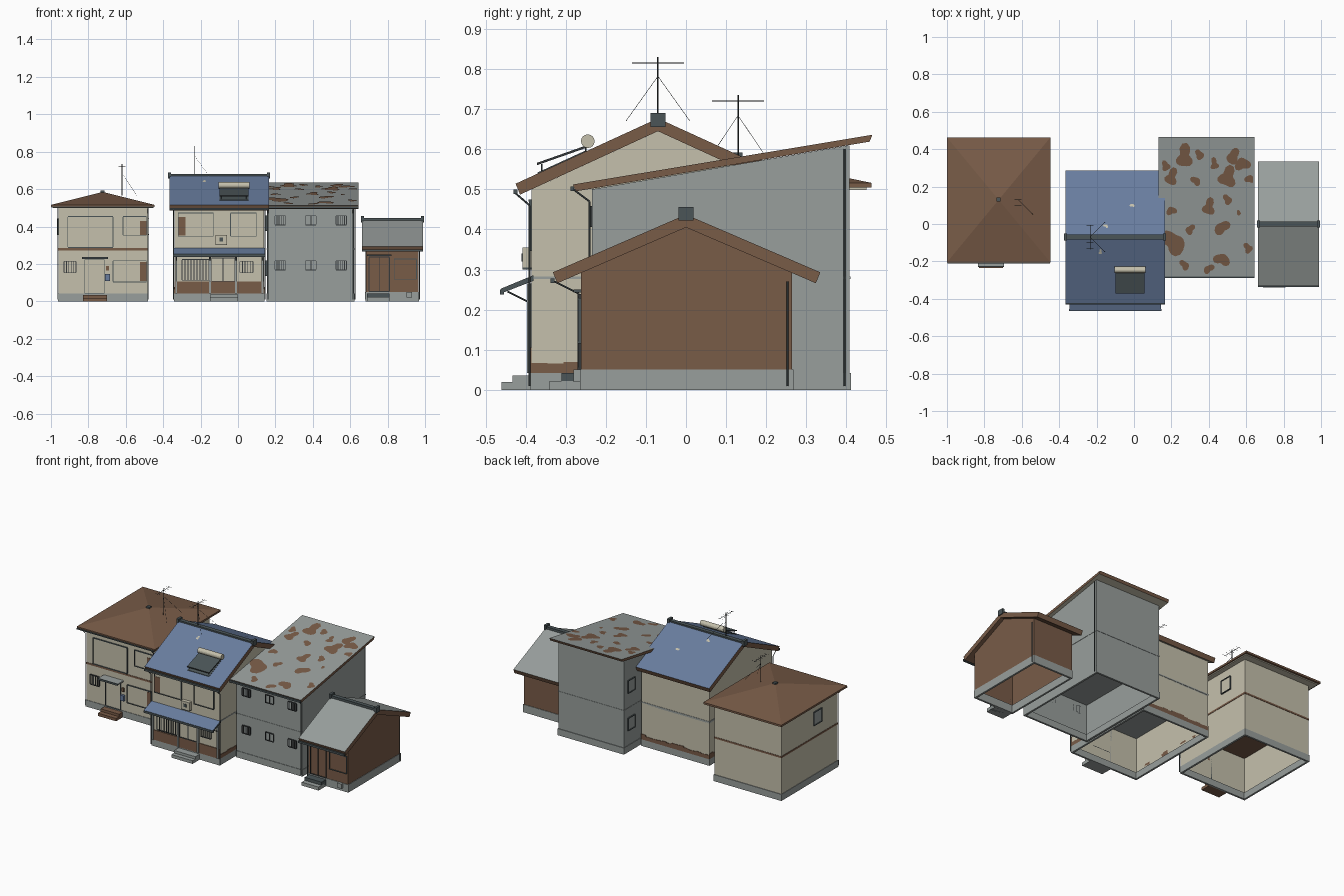
import bpy, bmesh, math, random
from mathutils import Vector

random.seed(4)
old = bpy.data.objects.get("Cube")
if old:
    bpy.data.objects.remove(old)


def material(name, r, g, b):
    m = bpy.data.materials.new(name)
    m.use_nodes = True
    m.diffuse_color = (r, g, b, 1)
    m.node_tree.nodes["Principled BSDF"].inputs["Base Color"].default_value = (r, g, b, 1)
    return m


CREAM = material("cream plaster", .56, .53, .415)
GRAY = material("gray concrete", .315, .345, .335)
BROWN = material("brown wood", .19, .106, .064)
BLUE = material("blue roof", .14, .205, .345)
DARK = material("dark slate", .07, .09, .095)
METAL = material("black metal", .035, .04, .042)


def finish(name, bm, *mats):
    mesh = bpy.data.meshes.new(name)
    bm.to_mesh(mesh)
    bm.free()
    for m in mats:
        mesh.materials.append(m)
    ob = bpy.data.objects.new(name, mesh)
    bpy.context.collection.objects.link(ob)
    return ob


def box(name, mat, x, y, z):
    bm = bmesh.new()
    bmesh.ops.create_cube(bm, size=1)
    for v in bm.verts:
        v.co = [lim[0] if c < 0 else lim[1] for c, lim in zip(v.co, (x, y, z))]
    return finish(name, bm, mat)


def prism(name, profile, x, side, top=None, under=None, hollow=False):
    """Extrude a y-z outline along x, colouring faces by direction."""
    bm = bmesh.new()
    base = bm.faces.new([bm.verts.new((x[0], *p)) for p in profile])
    for v in bmesh.ops.extrude_face_region(bm, geom=[base])["geom"]:
        if isinstance(v, bmesh.types.BMVert):
            v.co.x = x[1]
    bmesh.ops.recalc_face_normals(bm, faces=bm.faces)
    bm.normal_update()
    for f in bm.faces:
        f.material_index = 1 if f.normal.z > .7 else 2 if f.normal.z < -.7 else 0
    if hollow:
        bottom = [f for f in bm.faces if f.normal.z < -.9]
        bmesh.ops.delete(bm, geom=bottom, context="FACES")
    return finish(name, bm, side, top or side, under or side)


def roof(name, x, line, t, top, under):
    """Sloped slab whose eave ends are cut square to the slope."""
    lower = [(y, z - t) for y, z in reversed(line)]
    lower[0] = (lower[0][0] - t * .35, lower[0][1] + t * .15)
    lower[-1] = (lower[-1][0] + t * .35, lower[-1][1] + t * .15)
    return prism(name, line + lower, x, BROWN, top, under)


def ridge(name, x, y, z):
    box(name, DARK, x, (y - .013, y + .013), (z - .02, z + .008))
    for s, e in (("right", x[0]), ("left", x[1])):
        box(f"{name}_end_{s}", DARK, (e - .008, e + .008), (y - .019, y + .019), (z - .016, z + .018))


def rod(name, mat, a, b, r=.0024, sides=6):
    a, b = Vector(a), Vector(b)
    bm = bmesh.new()
    bmesh.ops.create_cone(bm, cap_ends=True, segments=sides, radius1=r, radius2=r, depth=(b - a).length)
    ob = finish(name, bm, mat)
    ob.location = (a + b) / 2
    ob.rotation_euler = (b - a).to_track_quat("Z", "Y").to_euler()


def ring(name, mat, x, y, z, t=.012):
    """Four thin walls around a rectangle."""
    for s, (a, b) in {"left": (x[1] - t, x[1]), "right": (x[0], x[0] + t)}.items():
        box(f"{name}_{s}", mat, (a, b), y, z)
    for s, (a, b) in {"back": (y[1] - t, y[1]), "front": (y[0], y[0] + t)}.items():
        box(f"{name}_{s}", mat, x, (a, b), z)


def window(name, wall, out, u, z, pane, bars=0, side=False):
    """Framed opening on a wall facing y, or x when side is set."""
    frame = METAL if bars else DARK

    def plate(part, mat, uu, zz, depth):
        d = sorted((wall, wall + out * depth))
        box(f"{name}_{part}", mat, d if side else uu, uu if side else d, zz)
    t = .004
    plate("pane", pane, u, z, .003)
    plate("sill", frame, u, (z[0] - t, z[0]), .008)
    plate("head", frame, u, (z[1], z[1] + t), .008)
    for i in range(bars + 2):
        c = u[0] + (u[1] - u[0]) * i / (bars + 1)
        plate(f"bar_{i}", frame, (c - t / 2, c + t / 2), z, .007)


def stain(name, mat, x, y, height, r):
    """Irregular flat patch lying on a sloped roof."""
    a, b, p = (random.uniform(.15, .35), random.uniform(.1, .3), random.uniform(0, 6))
    bm = bmesh.new()
    outline = []
    for i in range(18):
        t = math.tau * i / 18
        k = r * (1 + a * math.sin(2 * t + p) + b * math.sin(3 * t + 2 * p))
        px, py = min(x + k * math.cos(t), .635), y + k * math.sin(t)
        outline.append(bm.verts.new((px, py, height(py))))
    bm.faces.new(outline)
    finish(name, bm, mat)


def antenna(name, x, y, z, h):
    top = z + h - .015
    rod(name + "_mast", METAL, (x, y, z), (x, y, z + h), .0018)
    rod(name + "_boom", METAL, (x, y - .065, top), (x, y + .065, top), .0013)
    for i in range(5):
        yy = y - .06 + .03 * i
        rod(f"{name}_element_{i}", METAL, (x - .018, yy, top), (x + .018, yy, top), .0008)
    for s in (-1, 1):
        rod(f"{name}_guy_{s}", METAL, (x, y, z + h * .7), (x + .08, y + s * .08, z), .0007, 4)


# Left house: hollow box, hipped roof
ax, ay = (-.96, -.485), (-.165, .405)
prism("left_house_walls", [(ay[0], .03), (ay[1], .03), (ay[1], .5), (ay[0], .5)], ax, CREAM, hollow=True)
ring("left_house_plinth", GRAY, (-.963, -.482), (-.168, .409), (0, .042))
ring("left_house_band", BROWN, (-.962, -.483), (-.167, .407), (.273, .284), .004)
box("left_house_floor", BROWN, ax, ay, (.272, .28))
box("left_house_soffit", CREAM, (-.99, -.455), (-.195, .45), (.498, .506))
hip = box("hipped_roof", BROWN, (-1, -.447), (-.205, .463), (.504, .516))
bm = bmesh.new()
bm.from_mesh(hip.data)
lid = max(bm.faces, key=lambda f: f.calc_center_median().z)
for v in bmesh.ops.poke(bm, faces=[lid])["verts"]:
    v.co.z = .585
bm.to_mesh(hip.data)
bm.free()
box("hip_finial", DARK, (-.735, -.713), (.119, .141), (.575, .592))
box("left_house_gutter", DARK, (-.998, -.449), (-.21, -.203), (.501, .508))
window("left_house_shutter", ay[0], -1, (-.91, -.668), (.29, .452), CREAM)
window("left_house_upper_window", ay[0], -1, (-.615, -.49), (.355, .452), CREAM)
window("left_house_lower_window", ay[0], -1, (-.668, -.49), (.105, .215), CREAM)
for i, z in enumerate(((.355, .43), (.11, .21))):
    box(f"left_house_curtain_{i}", BROWN, (-.525, -.487), (-.17, -.165), z)
window("left_house_small_window", ay[0], -1, (-.93, -.866), (.155, .212), CREAM, 4)
window("left_house_door", ay[0], -1, (-.82, -.715), (.045, .22), CREAM)
box("left_house_awning", GRAY, (-.835, -.695), (-.225, -.165), (.228, .236))
box("left_house_awning_edge", DARK, (-.835, -.695), (-.229, -.225), (.226, .238))
box("mailbox", BLUE, (-.71, -.685), (-.18, -.165), (.11, .145))
box("intercom", BROWN, (-.705, -.69), (-.172, -.165), (.165, .19))
for i in range(2):
    box(f"left_house_step_{i}", BROWN, (-.83, -.7), (-.235 + .03 * i, -.165), (0, .018 + .016 * i))
window("left_house_west_window", ax[0], -1, (.0, .08), (.36, .44), GRAY, 0, True)
window("left_house_east_window", ax[1], 1, (.2, .28), (.36, .44), CREAM, 0, True)

# Blue-roofed house: hollow gabled walls
bx, by = (-.34, .14), (-.385, .25)
prism("blue_house_walls", [(by[0], .03), (by[1], .03), (by[1], .5), (-.07, .645), (by[0], .5)], bx, CREAM, hollow=True)
roof("blue_roof", (-.365, .165), [(-.425, .514), (-.07, .677), (.287, .514)], .032, BLUE, CREAM)
box("blue_house_floor", GRAY, bx, by, (.27, .278))
ring("blue_house_plinth", GRAY, (-.343, .143), (-.388, .253), (0, .042))
ring("blue_house_band", GRAY, (-.342, .142), (-.387, .252), (.276, .283), .004)
ridge("blue_ridge_cap", (-.367, .162), -.07, .672)
box("blue_gutter", DARK, (-.366, .166), (-.43, -.42), (.488, .5))
box("front_wainscot", BROWN, bx, (-.39, -.385), (.042, .105))
# Peeling lower wall on the sides and back
for i in range(16):
    y = by[0] + .0397 * i
    top = .064 + random.uniform(0, .013)
    for s, x in (("right", bx[0] - .003), ("left", bx[1])):
        box(f"peeling_{s}_{i}", BROWN, (x, x + .003), (y, y + .0397), (.042, top))
    x = bx[0] + .03 * i
    box(f"peeling_back_{i}", BROWN, (x, x + .03), (by[1], by[1] + .003), (.042, top))
prism("porch_roof", [(-.462, .24), (-.38, .272), (-.38, .286), (-.462, .252)], (-.345, .145), DARK, BLUE, DARK)
box("porch_gutter", DARK, (-.347, .147), (-.464, -.454), (.238, .25))
for i, x in enumerate((-.33, -.15, -.01, .13)):
    rod(f"porch_brace_{i}", DARK, (x, -.385, .215), (x, -.445, .245))
    box(f"porch_post_{i}", GRAY, (x - .005, x + .005), (-.397, -.385), (.042, .265))
window("barred_window", by[0], -1, (-.3, -.155), (.115, .222), CREAM, 8)
window("blue_house_door", by[0], -1, (-.143, -.017), (.11, .23), CREAM, 1)
window("small_barred_window", by[0], -1, (.01, .08), (.155, .212), CREAM, 4)
window("upper_window_right", by[0], -1, (-.32, -.13), (.35, .47), CREAM)
window("upper_window_left", by[0], -1, (-.04, .1), (.35, .47), CREAM)
box("upper_curtain", BROWN, (-.318, -.28), (-.39, -.385), (.352, .45))
box("air_conditioner", CREAM, (-.12, -.06), (-.408, -.385), (.305, .355))
box("air_conditioner_fan", DARK, (-.1, -.08), (-.41, -.408), (.32, .34))
box("air_conditioner_bracket", DARK, (-.12, -.06), (-.408, -.385), (.3, .305))
for i in range(2):
    box(f"blue_house_step_{i}", GRAY, (-.15, 0), (-.46 + .027 * i, -.385), (0, .02 + .016 * i))
# Solar water heater
prism("solar_panel", [(-.372, .56), (-.25, .603), (-.25, .609), (-.372, .566)], (-.1, .055), METAL, DARK, METAL)
prism("solar_base", [(-.37, .535), (-.25, .59), (-.25, .597), (-.37, .542)], (-.1, .055), DARK)
rod("solar_tank", CREAM, (-.105, -.245, .62), (.062, -.245, .62), .017, 16)
for i, x in enumerate((-.09, .045)):
    for y, z in ((-.36, .563), (-.25, .605)):
        rod(f"solar_leg_{i}_{z}", DARK, (x, y, z - .03), (x, y, z), .0015)

# Gray house: hollow walls under a single slope
cx, cy = (.155, .62), (-.235, .408)
prism("gray_house_walls", [(cy[0], .03), (cy[1], .03), (cy[1], .61), (cy[0], .5)], cx, GRAY, hollow=True)
roof("shed_roof", (.13, .643), [(-.282, .512), (.465, .636)], .02, GRAY, CREAM)
box("gray_house_floor", GRAY, cx, cy, (.24, .248))
ring("gray_house_plinth", GRAY, (.152, .623), (-.238, .412), (0, .042))
ring("gray_house_band", GRAY, (.153, .622), (-.237, .41), (.276, .282), .004)
box("shed_gutter", DARK, (.13, .643), (-.288, -.279), (.496, .507))
for i, x in enumerate((.225, .39, .552)):
    for j, z in enumerate((.17, .41)):
        window(f"gray_house_window_{i}_{j}", cy[0], -1, (x - .028, x + .028), (z, z + .045), GRAY, 4 - 3 * (i == 1))
for j, z in enumerate((.14, .38)):
    window(f"gray_house_rear_window_{j}", cx[0], -1, (.3, .37), (z, z + .075), GRAY, 0, True)
shed = lambda y: .512 + (y + .282) * .166 + .002
rust = [(.27, .36, 4), (.35, .37, 2), (.2, .25, 3), (.17, .31, 2), (.33, .23, 2), (.5, .25, 4), (.53, .36, 3),
        (.4, .09, 3), (.5, .13, 2), (.62, .24, 2), (.47, -.02, 3), (.21, -.1, 5), (.3, -.03, 2), (.58, .32, 3),
        (.47, -.19, 3), (.27, -.22, 2), (.4, -.24, 2), (.61, -.13, 2), (.2, .07, 2), (.56, .06, 1), (.43, .32, 2)]
for i, (x, y, r) in enumerate(rust):
    stain(f"rust_patch_{i}", BROWN, x, y, shed, r * .012)
for i, (x, y) in enumerate(((-.01, .1), (-.15, -.01), (-.18, -.15))):
    stain(f"pale_patch_{i}", CREAM, x, y, lambda v: .679 - abs(v + .07) * .459, .01)

# Small brown house: hollow gabled walls
dx, dy = (.685, .965), (-.262, .265)
prism("small_house_walls", [(dy[0], .04), (dy[1], .04), (dy[1], .293), (0, .408), (dy[0], .293)], dx, BROWN, hollow=True)
roof("small_gable_roof", (.662, .99), [(-.332, .293), (0, .437), (.335, .293)], .032, GRAY, BROWN)
ring("small_house_plinth", GRAY, (.682, .968), (-.265, .268), (0, .05))
ridge("small_ridge_cap", (.665, .987), 0, .438)
box("small_gutter", DARK, (.662, .99), (-.338, -.328), (.266, .278))
window("small_house_door", dy[0], -1, (.7, .81), (.055, .235), BROWN, 1)
window("small_house_shutter", dy[0], -1, (.835, .955), (.12, .225), BROWN)
box("small_house_lintel", DARK, (.69, .82), (-.28, -.262), (.243, .25))
box("gas_meter", GRAY, (.9, .93), (-.28, -.262), (.02, .05))
for i in range(2):
    box(f"small_house_step_{i}", DARK if i else GRAY, (.69, .81), (-.34 + .03 * i, -.262), (0, .022 + .02 * i))

# Downpipes: corner position, eave offset and height
pipes = [(-.964, -.17, -.03, .5), (-.481, -.17, -.03, .5), (-.345, -.39, -.035, .49), (.145, -.39, -.035, .49),
         (.16, -.241, -.04, .5), (.615, -.241, -.04, .5), (.626, .395, 0, .6), (.68, -.268, -.06, .27), (.97, .253, 0, .27)]
for i, (x, y, out, z) in enumerate(pipes):
    rod(f"downpipe_{i}", DARK, (x, y, .01), (x, y, z - .03))
    rod(f"downpipe_elbow_{i}", DARK, (x, y, z - .03), (x, y + out, z))

# Aerials
antenna("main_aerial", -.235, -.07, .67, .16)
antenna("left_aerial", -.62, .13, .565, .17)
